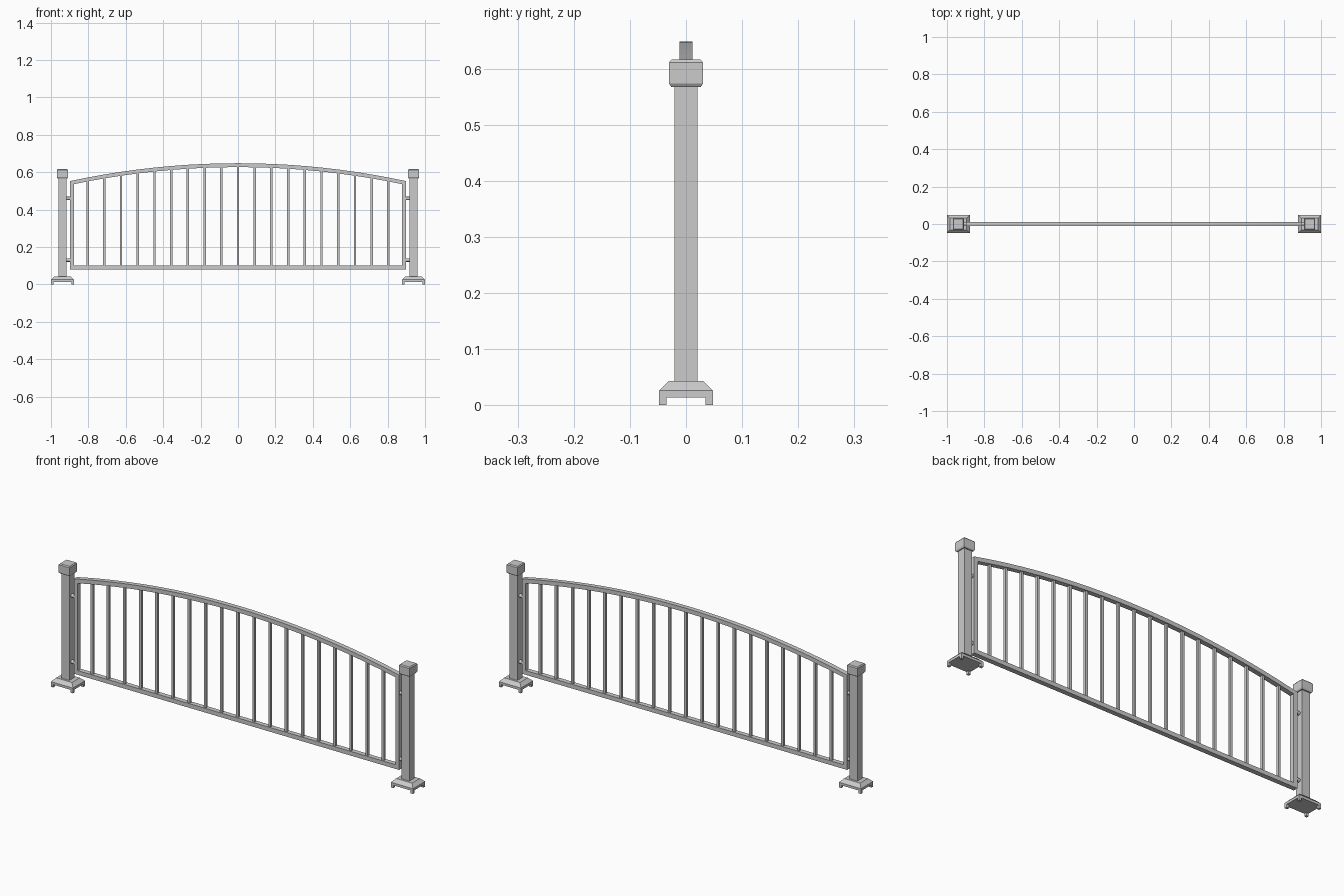
import bpy, bmesh, math

if "Cube" in bpy.data.objects:
    bpy.data.objects.remove(bpy.data.objects["Cube"])


def finish(name, bm):
    bmesh.ops.recalc_face_normals(bm, faces=bm.faces)
    me = bpy.data.meshes.new(name)
    bm.to_mesh(me)
    bm.free()
    ob = bpy.data.objects.new(name, me)
    bpy.context.collection.objects.link(ob)
    return ob


def loft(name, cx, cy, sections):
    """Stack of rectangles (half x, half y, z) joined into a closed solid."""
    bm = bmesh.new()
    rings = [[bm.verts.new((cx + sx * hx, cy + sy * hy, z))
              for sx, sy in ((-1, -1), (1, -1), (1, 1), (-1, 1))]
             for hx, hy, z in sections]
    for a, b in zip(rings, rings[1:]):
        for i in range(4):
            j = (i + 1) % 4
            bm.faces.new((a[i], a[j], b[j], b[i]))
    bm.faces.new(rings[0])
    bm.faces.new(rings[-1])
    return finish(name, bm)


POST_X = 0.939
HALF = 0.898      # panel half width
BAR = 0.021       # frame thickness
DEPTH = 0.012     # frame half depth
APEX = 0.648
RADIUS = 4.27


def arch(x):
    return APEX - RADIUS + math.sqrt(RADIUS ** 2 - x ** 2)


# Panel frame: straight bottom and sides, arched top
def outline(half, bottom, drop, n=20):
    xs = [half - 2 * half * i / n for i in range(n + 1)]
    return [(-half, bottom), (half, bottom)] + [(x, arch(x) - drop) for x in xs]


bm = bmesh.new()
loops = []
for pts in (outline(HALF, 0.079, 0), outline(HALF - BAR, 0.079 + BAR, BAR)):
    for y in (-DEPTH, DEPTH):
        loops.append([bm.verts.new((x, y, z)) for x, z in pts])
of, ob_, inf, inb = loops
for a, b in ((of, ob_), (ob_, inb), (inb, inf), (inf, of)):
    for i in range(len(a)):
        j = (i + 1) % len(a)
        bm.faces.new((a[i], a[j], b[j], b[i]))
finish("panel_frame", bm)

# Balusters reaching into the top and bottom rails
for i in range(-9, 10):
    x = i * 0.0893
    loft(f"baluster_{i + 10}", x, 0,
         [(0.0062, 0.0062, 0.095), (0.0062, 0.0062, arch(x) - BAR + 0.006)])

for side, s in (("left", -1), ("right", 1)):
    px = s * POST_X
    # Post, chamfered cap and sloped base plate
    loft(f"{side}_post", px, 0, [(0.0215, 0.0205, 0.03), (0.0215, 0.0205, 0.575)])
    loft(f"{side}_post_cap", px, 0, [(0.026, 0.026, 0.567), (0.030, 0.030, 0.573),
                                     (0.030, 0.030, 0.611), (0.026, 0.026, 0.616)])
    loft(f"{side}_base", px, 0, [(0.061, 0.048, 0.014), (0.061, 0.048, 0.026),
                                 (0.044, 0.031, 0.043)])
    # Corner feet under the base
    for fx in (-1, 1):
        for fy in (-1, 1):
            loft(f"{side}_foot", px + fx * 0.0545, fy * 0.0415,
                 [(0.0065, 0.0065, 0), (0.0065, 0.0065, 0.016)])
    # Round pins joining the panel to the post
    for z in (0.13, 0.46):
        bpy.ops.mesh.primitive_cylinder_add(vertices=16, radius=0.009, depth=0.03,
                                            location=(s * 0.907, 0, z),
                                            rotation=(0, math.pi / 2, 0))
        bpy.context.object.name = f"{side}_hinge_pin"
        bpy.ops.object.shade_smooth_by_angle()
